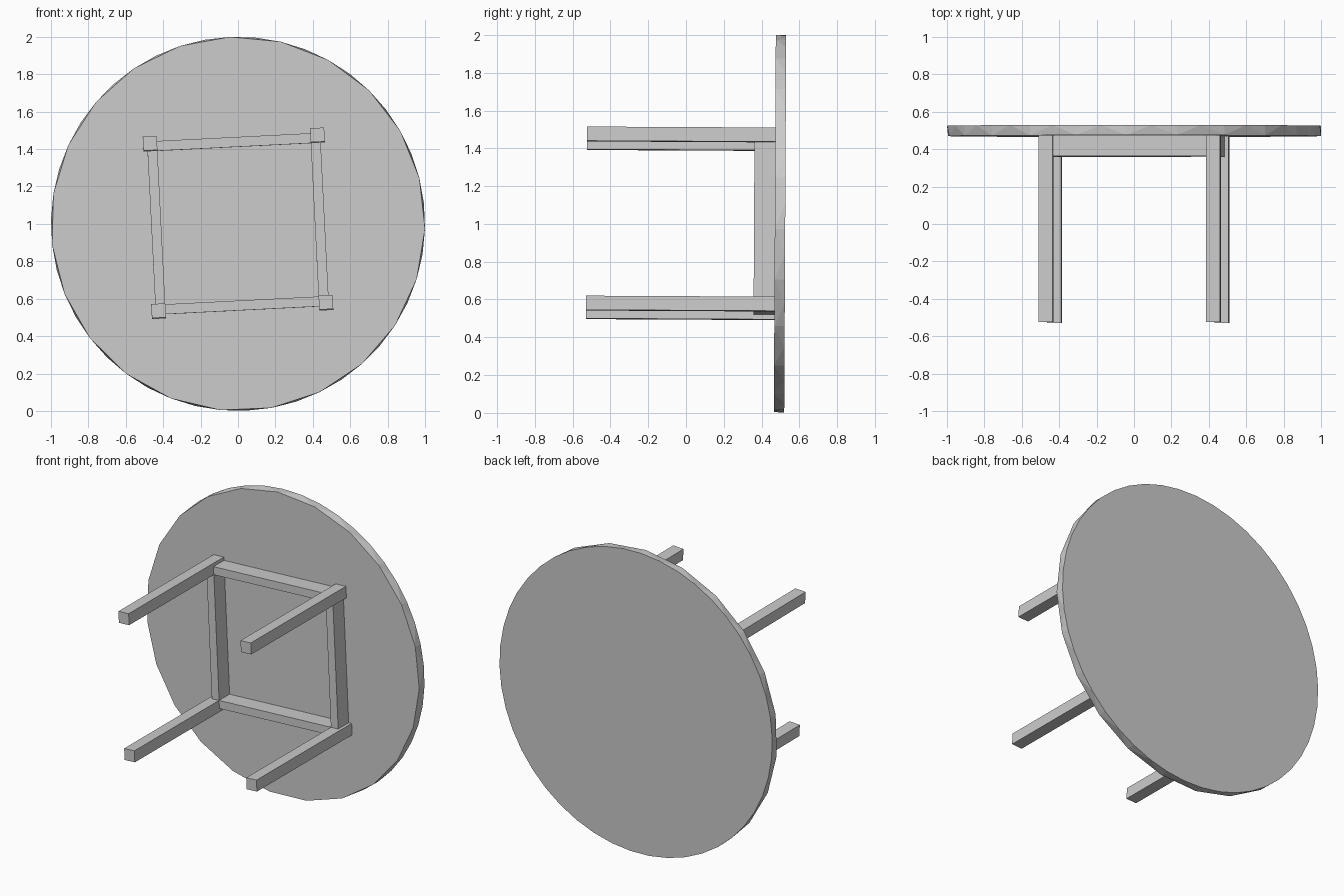
import bpy
import bmesh
from math import radians, cos, sin, tau
from mathutils import Matrix, Vector

cube = bpy.data.objects.get("Cube")
if cube:
    bpy.data.objects.remove(cube, do_unlink=True)

grey = bpy.data.materials.new("light grey")
grey.use_nodes = True
colour = (0.6, 0.6, 0.6, 1)
grey.diffuse_color = colour
grey.node_tree.nodes["Principled BSDF"].inputs["Base Color"].default_value = colour

# The table is built upright, then tipped onto its rim with a slight roll and lean
TIP = (Matrix.Translation((0, 0, 1.003)) @ Matrix.Rotation(radians(-0.3), 4, 'X')
       @ Matrix.Rotation(radians(-2.9), 4, 'Y') @ Matrix.Rotation(radians(-90), 4, 'X'))

LEG = 0.075        # leg width
RAIL = 0.053       # rail thickness
SPREAD = 0.448     # leg centre from the middle
UNDER = 0.47       # underside of the top
TOP = 0.525
FOOT = -0.527
RAIL_LOW = 0.36


def finish(name, bm):
    bmesh.ops.recalc_face_normals(bm, faces=bm.faces)
    bm.transform(TIP)
    mesh = bpy.data.meshes.new(name)
    bm.to_mesh(mesh)
    bm.free()
    mesh.materials.append(grey)
    obj = bpy.data.objects.new(name, mesh)
    bpy.context.collection.objects.link(obj)


def box(name, low, high, turn=0):
    low, high = Vector(low), Vector(high)
    bm = bmesh.new()
    bmesh.ops.create_cube(bm, size=1)
    bm.transform(Matrix.Rotation(turn, 4, 'Z') @ Matrix.Translation((low + high) / 2)
                 @ Matrix.Diagonal((*(high - low), 1)))
    finish(name, bm)


def ring(bm, sides, z, phase):
    verts = [bm.verts.new((cos(phase + tau * i / sides), sin(phase + tau * i / sides), z))
             for i in range(sides)]
    return bm.faces.new(verts)


# Round top: coarse polygon underneath, finer one above, joined by a faceted rim
bm = bmesh.new()
ring(bm, 23, UNDER, radians(4.4))
ring(bm, 46, TOP, radians(4.4))
bmesh.ops.bridge_loops(bm, edges=bm.edges[:])
finish("table_top", bm)

# Legs and the rails set flush with their inner faces
inner = SPREAD - LEG / 2
for i, side in enumerate(("lower", "left", "upper", "right")):
    turn = i * tau / 4
    box(f"leg_{i + 1}", (inner, inner, FOOT), (inner + LEG, inner + LEG, UNDER), turn)
    box(f"{side}_rail", (-inner, inner, RAIL_LOW), (inner, inner + RAIL, UNDER), turn)
